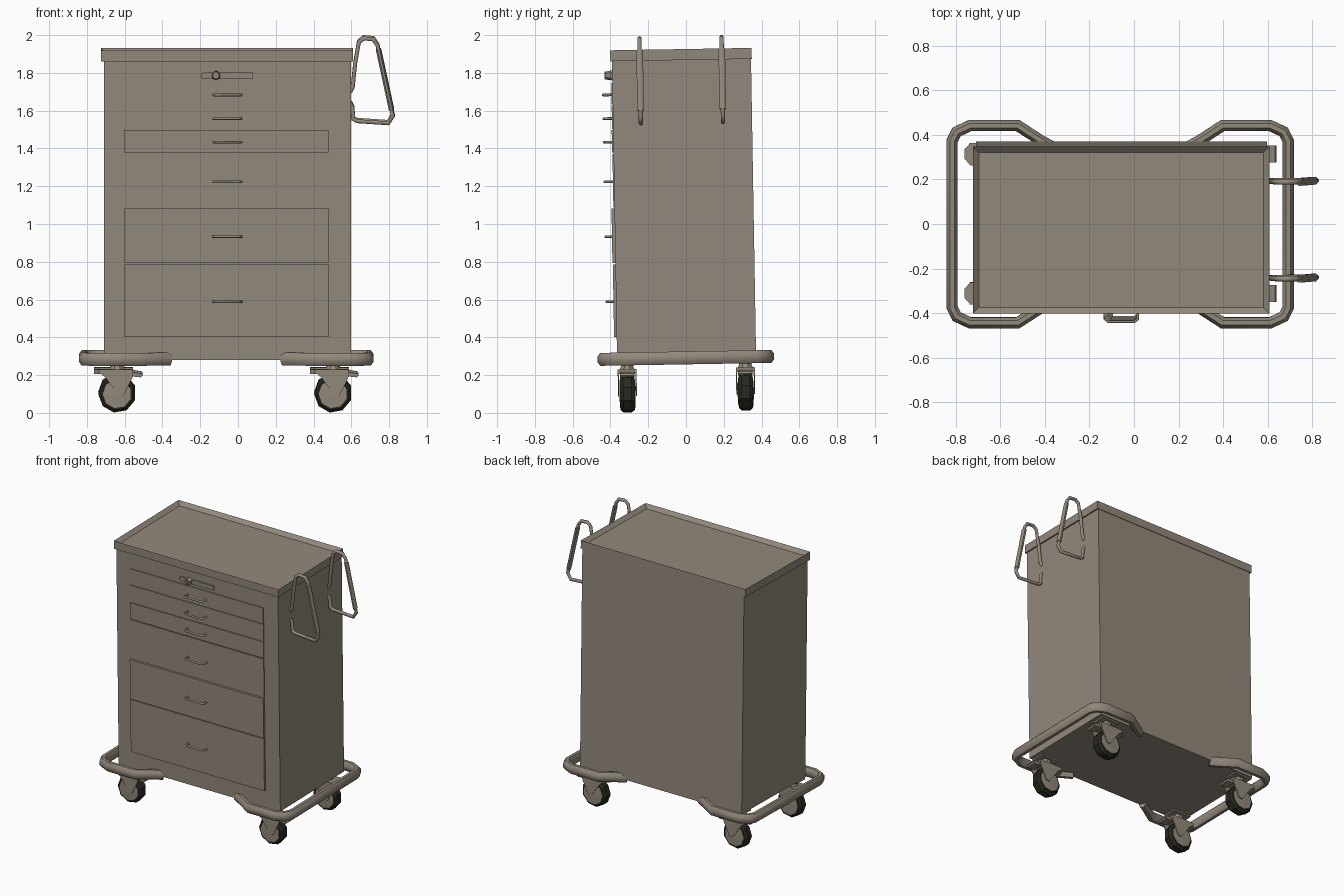
import bpy, bmesh, math
from mathutils import Vector, Matrix

if "Cube" in bpy.data.objects:
    bpy.data.objects.remove(bpy.data.objects["Cube"])

CX = -0.057                                    # cabinet centre line in x
TILT = Matrix.Rotation(0.017, 4, 'X')          # the whole cart leans slightly forward


def material(name, rgb):
    m = bpy.data.materials.new(name)
    m.diffuse_color = (*rgb, 1)
    m.use_nodes = True
    m.node_tree.nodes["Principled BSDF"].inputs["Base Color"].default_value = m.diffuse_color
    return m


PAINT = material("warm_grey_paint", (0.29, 0.25, 0.202))
RUBBER = material("dark_rubber", (0.022, 0.022, 0.015))


def finish(name, bm, mat=PAINT, smooth=0):
    bmesh.ops.recalc_face_normals(bm, faces=bm.faces[:])
    if smooth:
        for f in bm.faces:
            f.smooth = True
        for e in bm.edges:
            e.smooth = e.calc_face_angle(0) < math.radians(smooth)
    bm.transform(TILT)
    me = bpy.data.meshes.new(name)
    bm.to_mesh(me)
    bm.free()
    me.materials.append(mat)
    ob = bpy.data.objects.new(name, me)
    bpy.context.collection.objects.link(ob)
    return ob


def add_box(bm, lo, hi):
    lo, hi = Vector(lo), Vector(hi)
    m = Matrix.Translation((lo + hi) / 2) @ Matrix.Diagonal((*(hi - lo), 1))
    bmesh.ops.create_cube(bm, size=1, matrix=m)


def box(name, lo, hi):
    bm = bmesh.new()
    add_box(bm, lo, hi)
    return finish(name, bm)


def add_prism(bm, pts, offset):
    """Extrude a closed polygon of 3D points by an offset."""
    face = bm.faces.new([bm.verts.new(p) for p in pts])
    new = bmesh.ops.extrude_face_region(bm, geom=[face])["geom"]
    bmesh.ops.translate(bm, vec=offset, verts=[g for g in new if isinstance(g, bmesh.types.BMVert)])


def add_tube(bm, path, normal, w, h, n=8):
    """Sweep an ellipse along a planar path: w lies in the plane, h along its normal."""
    path, normal = [Vector(p) for p in path], Vector(normal)
    rings = []
    for i, p in enumerate(path):
        a = (p - path[i - 1]).normalized() if i else None
        b = (path[i + 1] - p).normalized() if i < len(path) - 1 else None
        a, b = a or b, b or a
        side = (a + b).normalized().cross(normal).normalized()
        k = 1 / max(0.5, math.sqrt((1 + a.dot(b)) / 2))
        ring = []
        for j in range(n):
            t = 2 * math.pi * (j + 0.5) / n
            ring.append(bm.verts.new(p + side * (w * k * math.cos(t)) + normal * (h * math.sin(t))))
        rings.append(ring)
    for r, s in zip(rings, rings[1:]):
        for j in range(n):
            bm.faces.new((r[j], r[(j + 1) % n], s[(j + 1) % n], s[j]))
    bm.faces.new(rings[0])
    bm.faces.new(rings[-1])


def add_lathe(bm, profile, centre, n, axis='Y'):
    """Closed solid of revolution from (radius, height) points."""
    rot = Matrix.Rotation(math.radians(-90), 3, 'X') if axis == 'Y' else Matrix.Identity(3)
    rings = []
    for r, h in profile:
        rings.append([bm.verts.new(Vector(centre) + rot @ Vector(
            (r * math.cos(2 * math.pi * (j + 0.5) / n), r * math.sin(2 * math.pi * (j + 0.5) / n), h)))
            for j in range(n)])
    for r, s in zip(rings, rings[1:]):
        for j in range(n):
            bm.faces.new((r[j], r[(j + 1) % n], s[(j + 1) % n], s[j]))
    bm.faces.new(rings[0])
    bm.faces.new(rings[-1])


# Cabinet body
FRONT = -0.36
box("cabinet_body", (-0.71, FRONT, 0.285), (0.598, 0.376, 1.88))

# Top with a shallow recessed tray
bm = bmesh.new()
add_box(bm, (-0.724, -0.369, 1.868), (0.608, 0.38, 1.926))
top = max(bm.faces, key=lambda f: f.calc_center_median().z)
bmesh.ops.inset_region(bm, faces=[top], thickness=0.038)
bmesh.ops.translate(bm, vec=(0, 0, -0.025), verts=top.verts[:])
finish("tray_top", bm)

# Drawers: bottom, top, how far the front stands out, handle height
drawers = [(1.63, 1.75, 0.006, 1.69), (1.50, 1.63, 0.006, 1.565), (1.375, 1.50, 0.008, 1.44),
           (1.085, 1.375, 0.006, 1.23), (0.79, 1.085, 0.016, 0.94), (0.40, 0.79, 0.014, 0.595)]
for i, (z0, z1, d, hz) in enumerate(drawers, 1):
    z0, z1 = z0 + 0.009, z1 + 0.003
    box(f"drawer_front_{i}", (-0.6, FRONT - d, z0), (0.48, FRONT + 0.01, z1))
    bm = bmesh.new()
    y0, y1 = FRONT - d + 0.005, FRONT - 0.05
    add_tube(bm, [(-0.13, y0, hz), (-0.13, y1 + 0.012, hz), (-0.115, y1, hz),
                  (0.002, y1, hz), (0.017, y1 + 0.012, hz), (0.017, y0, hz)], (0, 0, 1), 0.007, 0.007, 6)
    finish(f"drawer_handle_{i}", bm, smooth=65)

# Lock plate and turning knob
bm = bmesh.new()
add_prism(bm, [(x, FRONT + 0.004, z) for x, z in
               [(-0.195, 1.78), (-0.18, 1.775), (0.08, 1.775), (0.08, 1.808), (-0.18, 1.808), (-0.195, 1.80)]],
          (0, -0.013, 0))
finish("lock_plate", bm)
bm = bmesh.new()
add_lathe(bm, [(0.026, 0), (0.024, -0.02), (0.019, -0.036)], (-0.116, FRONT, 1.793), 6)
add_box(bm, (-0.122, FRONT - 0.042, 1.772), (-0.11, FRONT - 0.03, 1.814))
finish("lock_knob", bm)

# Bumper rails wrapping both ends of the base
rail = [(-0.30, 0.345), (-0.355, 0.375), (-0.46, 0.443), (-0.675, 0.443), (-0.735, 0.415), (-0.755, 0.375)]
rail += [(x, -y) for x, y in reversed(rail)]
for s, name in ((1, "left_bumper"), (-1, "right_bumper")):
    bm = bmesh.new()
    add_tube(bm, [(CX - 0.005 + s * x, y + 0.004, 0.291) for x, y in rail], (0, 0, 1), 0.027, 0.037, 8)
    finish(name, bm, smooth=50)

# Casters, all trailing the same way
R, ZC = 0.1, 0.106
for side, x in (("left", -0.64), ("right", 0.503)):
    for end, y in (("front", -0.308), ("back", 0.318)):
        c = Vector((x, y, ZC))
        tag = f"{end}_{side}"
        bm = bmesh.new()
        add_lathe(bm, [(0.07, -0.038), (0.086, -0.038), (R, -0.022), (R, 0.022), (0.086, 0.038), (0.07, 0.038)],
                  c, 9)
        finish(f"tyre_{tag}", bm, RUBBER)
        bm = bmesh.new()
        add_lathe(bm, [(0.02, -0.043), (0.076, -0.040), (0.076, 0.040), (0.02, 0.043)], c, 9)
        finish(f"wheel_hub_{tag}", bm)
        bm = bmesh.new()
        # side plates
        for py in (-0.05, 0.044):
            add_prism(bm, [c + Vector((px, py, pz)) for px, pz in
                           [(-0.10, 0.12), (0.085, 0.12), (0.08, 0.085), (0.035, -0.008), (0.01, -0.012),
                            (-0.06, 0.085)]], (0, 0.006, 0))
        # crown
        add_prism(bm, [c + Vector((px, py, 0.106)) for px, py in
                       [(-0.122, -0.02), (-0.095, -0.05), (0.085, -0.05), (0.085, 0.05), (-0.095, 0.05),
                        (-0.122, 0.02)]], (0, 0, 0.024))
        # swivel stem and mounting plate
        add_lathe(bm, [(0.045, 0.125), (0.035, 0.145), (0.035, 0.183)], c, 8, 'Z')
        add_box(bm, c + Vector((-0.07, -0.05, 0.168)), c + Vector((0.07, 0.05, 0.184)))
        finish(f"caster_fork_{tag}", bm)
        # brake pedal
        bm = bmesh.new()
        add_prism(bm, [c + Vector((px, -0.038, pz)) for px, pz in
                       [(0.07, 0.118), (0.07, 0.094), (0.125, 0.088), (0.137, 0.098), (0.13, 0.108)]],
                  (0, 0.076, 0))
        finish(f"brake_pedal_{tag}", bm)

# Side hooks on the right wall, open loops with a thicker grip
for end, y in (("front", -0.213), ("back", 0.222)):
    loop = [(0.594, 1.70), (0.608, 1.73), (0.62, 1.85), (0.64, 1.965), (0.665, 1.986), (0.715, 1.982),
            (0.738, 1.95), (0.82, 1.575), (0.795, 1.537), (0.63, 1.548), (0.61, 1.56), (0.606, 1.62),
            (0.594, 1.645)]
    bm = bmesh.new()
    add_tube(bm, [(x, y, z) for x, z in loop], (0, 1, 0), 0.011, 0.012, 8)
    finish(f"{end}_side_hook", bm, smooth=50)
    bm = bmesh.new()
    add_tube(bm, [(0.744, y, 1.925), (0.813, y, 1.605)], (0, 1, 0), 0.015, 0.019, 8)
    finish(f"{end}_hook_grip", bm, smooth=50)
